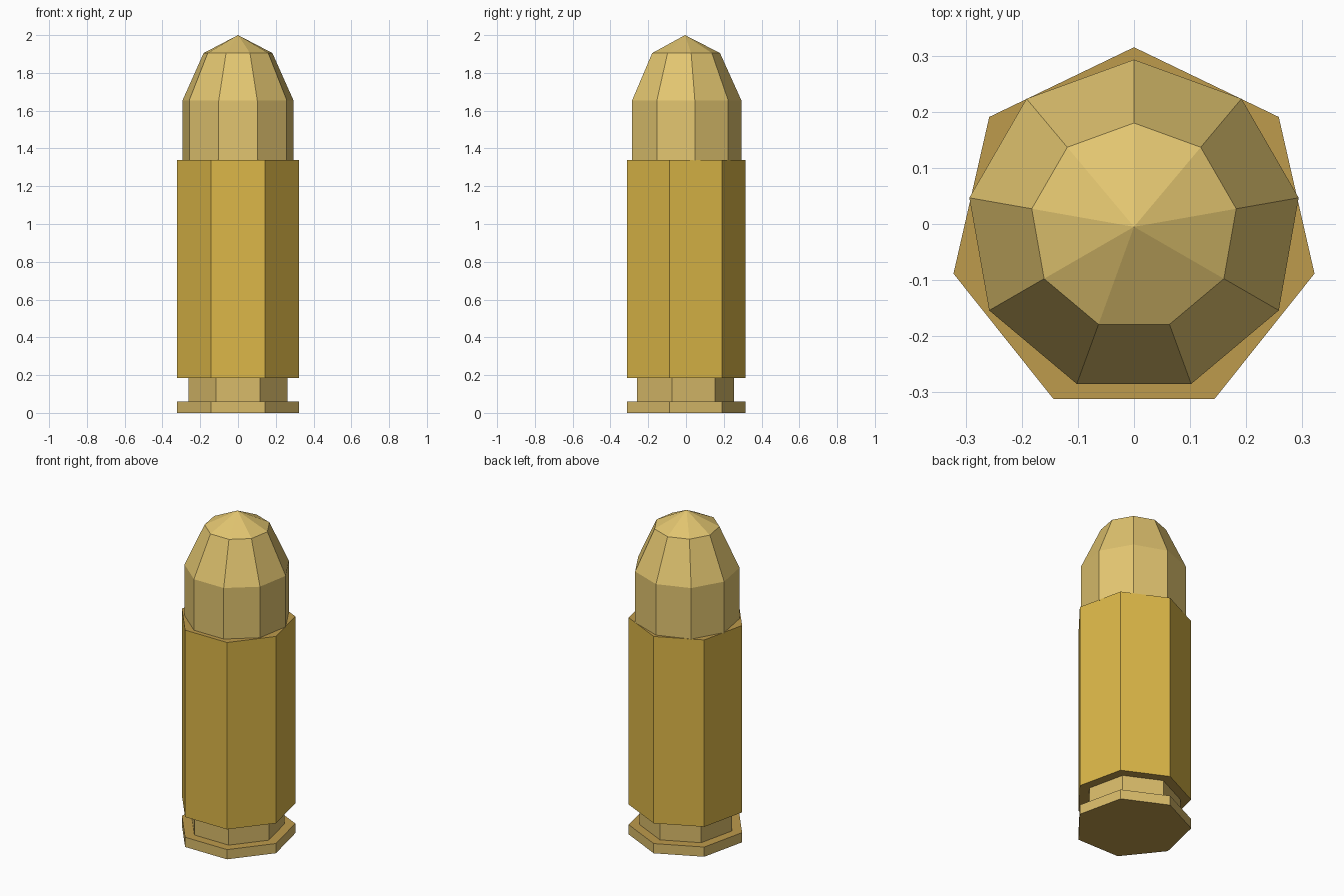
import bpy, bmesh, math

if "Cube" in bpy.data.objects:
    bpy.data.objects.remove(bpy.data.objects["Cube"])


def linear(c):
    c /= 255
    return c / 12.92 if c <= 0.04045 else ((c + 0.055) / 1.055) ** 2.4


def material(name, rgb):
    m = bpy.data.materials.new(name)
    m.diffuse_color = (*[linear(c) for c in rgb], 1)
    m.use_nodes = True
    m.node_tree.nodes["Principled BSDF"].inputs["Base Color"].default_value = m.diffuse_color
    return m


golden = material("golden_brass", (220, 183, 72))
pale = material("pale_brass", (226, 197, 112))
rim_brass = material("rim_brass", (217, 187, 106))
dark = material("dark_brass", (190, 155, 76))


def lathe(name, sides, cy, profile, mats, pick):
    """Spin (radius, z) points into a flat-faced solid with a vertex at +y."""
    bm = bmesh.new()
    rings = []
    for r, z in profile:
        if r == 0:
            rings.append([bm.verts.new((0, cy, z))])
            continue
        angles = [math.pi / 2 + math.tau * i / sides for i in range(sides)]
        rings.append([bm.verts.new((r * math.cos(a), cy + r * math.sin(a), z)) for a in angles])
    for lo, hi in zip(rings, rings[1:]):
        for i in range(sides):
            j = (i + 1) % sides
            if len(hi) == 1:
                bm.faces.new((lo[i], lo[j], hi[0]))
            else:
                bm.faces.new((lo[i], lo[j], hi[j], hi[i]))
    for ring in (rings[0], rings[-1]):
        if len(ring) > 1:
            bm.faces.new(ring)
    bmesh.ops.recalc_face_normals(bm, faces=bm.faces)
    for f in bm.faces:
        f.material_index = pick(f)
    me = bpy.data.meshes.new(name)
    bm.to_mesh(me)
    bm.free()
    for m in mats:
        me.materials.append(m)
    ob = bpy.data.objects.new(name, me)
    bpy.context.collection.objects.link(ob)
    return ob


def case_colour(f):
    # level ledges and base are dark, rim and groove pale, body golden
    if abs(f.normal.z) > 0.9:
        return 2
    return 0 if f.calc_center_median().z > 0.2 else 1


# Seven-sided case with rim and extraction groove
lathe("case", 7, -0.015,
      [(0.33, 0), (0.33, 0.06), (0.27, 0.06), (0.27, 0.185), (0.33, 0.185), (0.33, 1.34)],
      [golden, rim_brass, dark], case_colour)

# Nine-sided pointed tip
lathe("tip", 9, -0.005,
      [(0.298, 1.335), (0.298, 1.655), (0.185, 1.905), (0, 2.0)],
      [pale], lambda f: 0)
